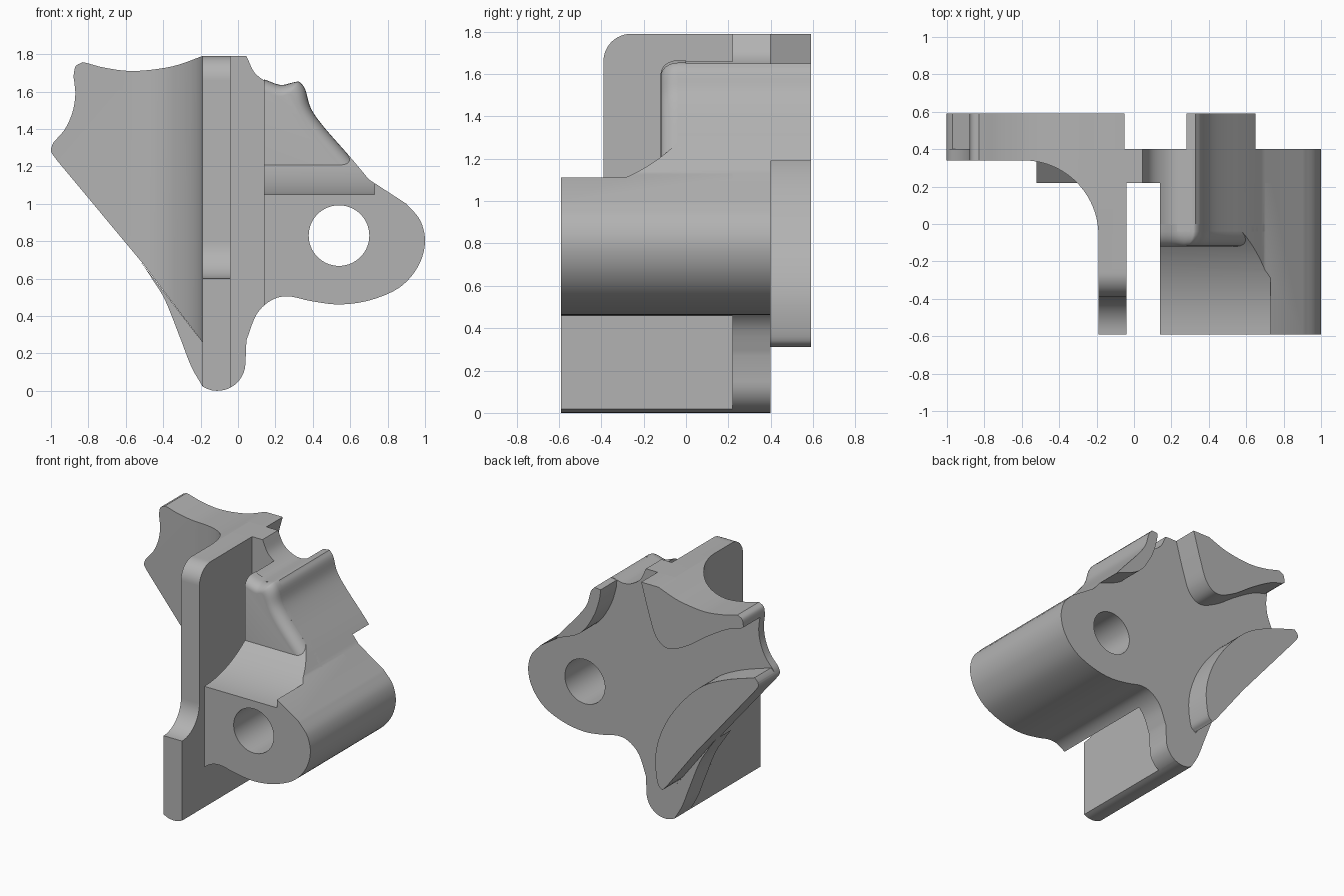
import bpy, bmesh, math
from mathutils import Vector

if "Cube" in bpy.data.objects:
    bpy.data.objects.remove(bpy.data.objects["Cube"])

gray = bpy.data.materials.new("plain_gray")
gray.use_nodes = True
gray.diffuse_color = (0.45, 0.45, 0.45, 1)
gray.node_tree.nodes["Principled BSDF"].inputs["Base Color"].default_value = (0.45, 0.45, 0.45, 1)

BACK, RAISED, FRONT, WEB = 0.40, 0.59, -0.59, 0.22
TOP = 1.79


def smooth(pts, n=5):
    """Catmull-Rom curve through 2D points."""
    p = [Vector(q) for q in pts]
    p = [2 * p[0] - p[1]] + p + [2 * p[-1] - p[-2]]
    out = []
    for a, b, c, d in zip(p, p[1:], p[2:], p[3:]):
        for i in range(n):
            t = i / n
            out.append(0.5 * (2 * b + (c - a) * t + (2 * a - 5 * b + 4 * c - d) * t * t
                              + (3 * b - a - 3 * c + d) * t ** 3))
    return [tuple(v) for v in out] + [tuple(pts[-1])]


def arc(cx, cy, r, a0, a1, n=12):
    angles = [math.radians(a0 + (a1 - a0) * i / n) for i in range(n + 1)]
    return [(cx + r * math.cos(a), cy + r * math.sin(a)) for a in angles]


def loft(name, rings):
    """Closed solid through equal rings of 3D points."""
    bm = bmesh.new()
    rows = [[bm.verts.new(p) for p in ring] for ring in rings]
    n = len(rows[0])
    for lo, hi in zip(rows, rows[1:]):
        for i in range(n):
            j = (i + 1) % n
            bm.faces.new((lo[i], lo[j], hi[j], hi[i]))
    bm.faces.new(rows[0][::-1])
    bm.faces.new(rows[-1])
    bmesh.ops.recalc_face_normals(bm, faces=bm.faces)
    mesh = bpy.data.meshes.new(name)
    bm.to_mesh(mesh)
    bm.free()
    mesh.materials.append(gray)
    obj = bpy.data.objects.new(name, mesh)
    bpy.context.collection.objects.link(obj)
    return obj


def prism(name, pts, lo, hi, axis="y"):
    place = {"x": lambda a, b, h: (h, a, b),
             "y": lambda a, b, h: (a, h, b),
             "z": lambda a, b, h: (a, b, h)}[axis]
    return loft(name, [[place(a, b, h) for a, b in pts] for h in (lo, hi)])


def combine(obj, cutter, operation):
    cutter.hide_render = True
    mod = obj.modifiers.new("cut", "BOOLEAN")
    mod.operation, mod.solver, mod.object = operation, "EXACT", cutter
    bpy.context.view_layer.objects.active = obj
    bpy.ops.object.modifier_apply(modifier=mod.name)
    bpy.data.objects.remove(cutter)


def box(lo, hi):
    return prism("cutter", [(lo[0], lo[2]), (hi[0], lo[2]), (hi[0], hi[2]), (lo[0], hi[2])], lo[1], hi[1])


# Shared front outlines
shoulder = [(0.70, 1.13), (0.6, 1.25), (0.46, 1.41), (0.39, 1.51), (0.36, 1.61), (0.33, 1.65)]
notch = [(0.33, 1.65), (0.3, 1.65), (0.23, 1.635), (0.16, 1.65), (0.09, 1.7), (0.045, TOP)]
foot = arc(-0.11, 0.15, 0.15, 238, 360)
lobe = smooth([(0.045, 0.27), (0.10, 0.41), (0.18, 0.485), (0.27, 0.505), (0.39, 0.48), (0.54, 0.462),
               (0.7, 0.483), (0.86, 0.55), (0.96, 0.66), (1.0, 0.79), (0.975, 0.91), (0.9, 1.0)])
core = foot + lobe + smooth(shoulder) + smooth(notch)[1:] + [(-0.19, TOP)]

wing_top = smooth([(-0.19, TOP), (-0.35, 1.735), (-0.55, 1.71), (-0.7, 1.725), (-0.81, 1.753)])
wing_tip = smooth([(-0.83, 1.757), (-0.868, 1.735), (-0.88, 1.68)])
wing_side = smooth([(-0.875, 1.65), (-0.87, 1.58), (-0.885, 1.49), (-0.925, 1.4), (-0.985, 1.33)])
wing_end = smooth([(-0.995, 1.31), (-1.0, 1.28), (-0.97, 1.235)])
wing = wing_top + wing_tip + wing_side + wing_end + [(-0.5, 0.67), (-0.19, 0.26)]


def bore(obj):
    combine(obj, prism("cutter", arc(0.54, 0.83, 0.162, 0, 354.375, 63), -1, 1), "DIFFERENCE")


# Rear web plate
web = prism("rear_web", core, WEB, BACK)
bore(web)

# Small skirt joining the foot to the wing
skirt = smooth([(-0.52, 0.69), (-0.46, 0.6), (-0.39, 0.485), (-0.31, 0.285), (-0.25, 0.13), (-0.19, 0.025)])
prism("foot_skirt", skirt + [(-0.19, 0.26)], WEB, BACK)

# Upright plate with a rounded top corner and a flared foot
upright_side = ([(FRONT, -0.1), (BACK, -0.1), (BACK, TOP)] + arc(-0.26, 1.66, 0.13, 90, 180)
                + arc(FRONT, 0.8, 0.2, 0, -90))
upright = prism("upright_plate", upright_side, -0.19, -0.04, "x")
combine(upright, prism("cutter", core, -0.7, 0.5), "INTERSECT")

# Wing flange blended into the upright
plan = [(-0.19, BACK), (-1.1, BACK), (-1.1, 0.34)] + arc(-0.59, -0.06, 0.4, 90, 0, 20)
flange = prism("wing_flange", plan, -0.1, 2, "z")
combine(flange, prism("cutter", wing, -0.5, 0.6), "INTERSECT")

# Bored lobe with a scooped ledge
boss = prism("bored_lobe", core, FRONT, BACK)
combine(boss, box((-1, -1, -1), (0.14, 1, 3)), "DIFFERENCE")
scoop = [(-0.8, 1.05)] + arc(FRONT, 1.83, 0.78, 270, 314.8, 16) + [(-0.04, 2.2), (-0.8, 2.2)]
combine(boss, prism("cutter", scoop, 0, 0.73, "x"), "DIFFERENCE")
bore(boss)

# Rounded front of the shoulder block
outer = smooth(shoulder + [(0.3, 1.65), (0.23, 1.635), (0.14, 1.665)])
inner = smooth([(0.64, 1.1), (0.545, 1.21), (0.40, 1.375), (0.33, 1.48), (0.30, 1.56),
                (0.28, 1.585), (0.26, 1.585), (0.22, 1.575), (0.14, 1.6)])
rings = []
for k in range(8):
    t = min(k, 6) / 6 * math.pi / 2
    y = -0.12 + 0.08 * (1 - math.cos(t)) + (0.04 if k == 7 else 0)
    ring = [(a + (c - a) * math.sin(t), y, b + (d - b) * math.sin(t))
            for (a, b), (c, d) in zip(inner, outer)]
    rings.append(ring + [(0.14, y, 1.08)])
loft("shoulder_front", rings)

# Raised ribs on the back
upper_inner = smooth([(-0.88, 1.67), (-0.75, 1.63), (-0.58, 1.53), (-0.42, 1.42), (-0.27, 1.36),
                      (-0.17, 1.42), (-0.11, 1.58), (-0.05, TOP)])
prism("upper_rib", wing_top + wing_tip + upper_inner[1:], BACK, RAISED)

lower_inner = smooth([(-0.22, 0.31), (-0.18, 0.36), (-0.165, 0.55), (-0.22, 0.75), (-0.34, 0.95),
                      (-0.52, 1.14), (-0.72, 1.25), (-0.97, 1.335)])
prism("lower_rib", lower_inner + wing_end + [(-0.5, 0.67), (-0.25, 0.34)], BACK, RAISED)

side_inner = smooth([(0.28, 1.645), (0.29, 1.57), (0.34, 1.43), (0.45, 1.28), (0.65, 1.19)])
prism("side_rib", smooth(shoulder)[3:] + side_inner, BACK, RAISED)

# Smooth curves, keep hard edges
for obj in list(bpy.context.scene.objects):
    if obj.type == "MESH" and gray.name in obj.data.materials:
        bpy.ops.object.select_all(action="DESELECT")
        obj.select_set(True)
        bpy.context.view_layer.objects.active = obj
        bpy.ops.object.shade_smooth_by_angle(angle=math.radians(30))
